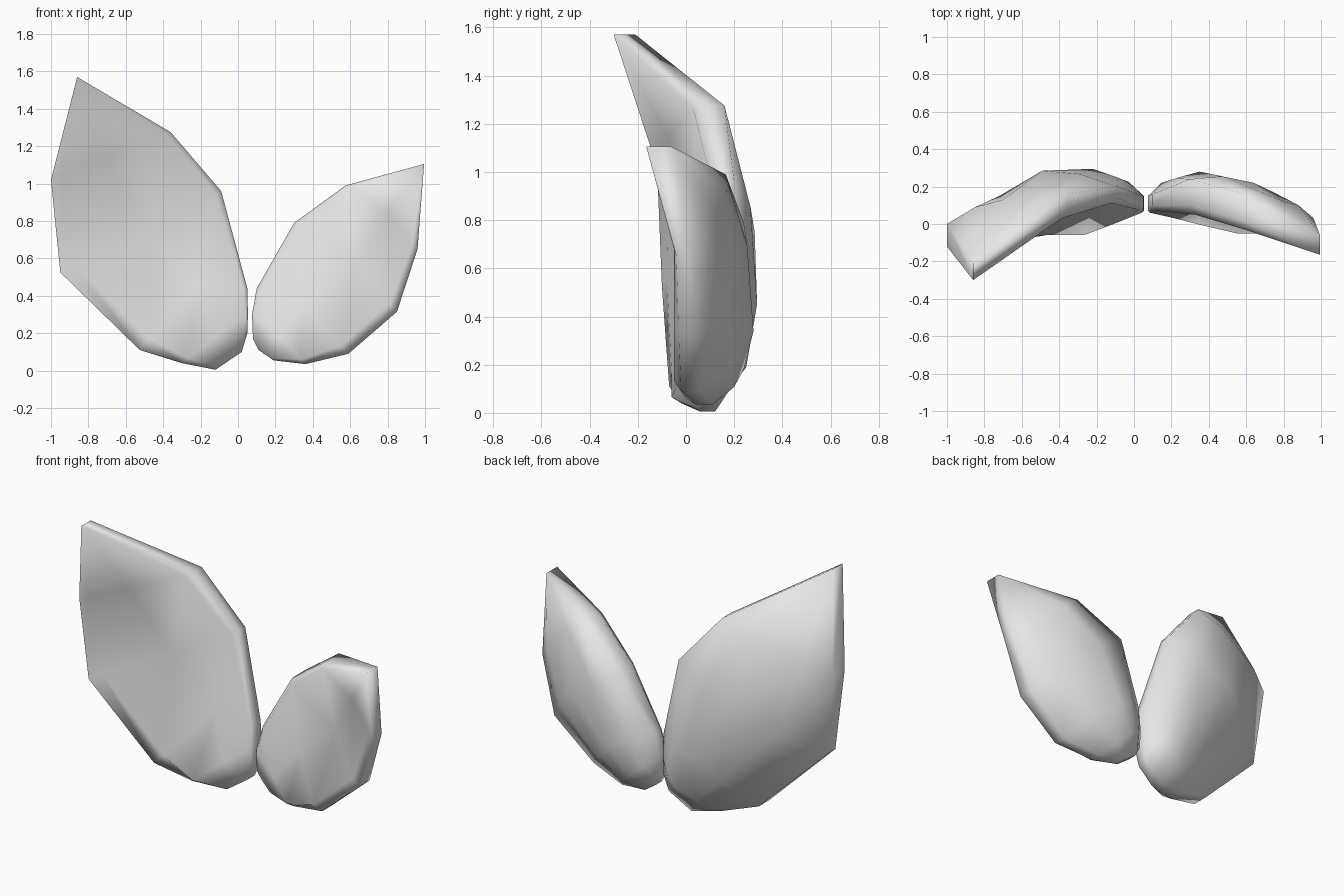
import bpy, bmesh, math
from mathutils import Vector

if "Cube" in bpy.data.objects:
    bpy.data.objects.remove(bpy.data.objects["Cube"])

grey = bpy.data.materials.new("leaf_grey")
grey.diffuse_color = (0.8, 0.8, 0.8, 1.0)
grey.use_nodes = True
grey.node_tree.nodes["Principled BSDF"].inputs["Base Color"].default_value = grey.diffuse_color

# Each row runs outer rim, midrib, inner rim.
# Point: x, z, y of front skin, y of back skin, y of the front swelling beside the rim
LARGE = [
    [(-.12, .005, .06, .12, .05), (.02, .10, .07, .14, .07), (.05, .20, .07, .15, .07)],
    [(-.30, .04, -.02, .09, -.06), (-.11, .19, 0.0, .25, 0), (.053, .30, .07, .15, .06)],
    [(-.525, .11, -.07, .04, -.06), (-.22, .45, .10, .295, 0), (.05, .44, .08, .15, .075)],
    [(-.95, .525, -.10, -.035, -.08), (-.49, .75, .06, .285, 0), (-.09, .96, .14, .20, .11)],
    [(-1.0, 1.02, -.12, 0.0, -.11), (-.70, 1.14, -.07, .13, 0), (-.36, 1.275, .08, .16, .03)],
    [(-.86, 1.57, -.30, -.21, -.30)] * 3,
]
SMALL = [
    [(.19, .055, .07, .13, .06), (.11, .11, .08, .14, .08), (.08, .17, .07, .15, .07)],
    [(.36, .035, .04, .11, 0.0), (.22, .18, .03, .24, 0), (.075, .30, .07, .15, .06)],
    [(.59, .09, -.02, .06, -.05), (.35, .34, .10, .28, 0), (.10, .44, .10, .16, .07)],
    [(.85, .315, -.03, .07, -.05), (.64, .59, .04, .22, 0), (.30, .79, .10, .24, .05)],
    [(.96, .65, -.04, .03, -.05), (.80, .84, -.03, .12, 0), (.575, .99, .02, .165, -.03)],
    [(.995, 1.105, -.165, -.06, -.165)] * 3,
]


def columns(row, front, bulge):
    """Five points across a row; the second and fourth form the swelling."""
    a, m, b = row
    y = 2 if front else 3
    ca, cm, cb = (Vector((p[0], p[y], p[1])) for p in row)
    qa, qb = ca.lerp(cm, .17 if front else .5), cb.lerp(cm, .08 if front else .5)
    if front:
        qa.y, qb.y = a[4], b[4]
    else:
        qa.y += bulge
        qb.y += bulge
    return [ca, qa, cm, qb, cb]


def make_leaf(name, rows):
    bm = bmesh.new()
    last = len(rows) - 1
    skins = []
    for front in (True, False):
        grid = [[bm.verts.new(p) for p in columns(row, front, .025 if 0 < i < last else 0)]
                for i, row in enumerate(rows)]
        skins.append(grid)
        for r0, r1 in zip(grid, grid[1:]):
            for c in range(4):
                bm.faces.new((r0[c], r0[c + 1], r1[c + 1], r1[c]))
    # thin rim joining the two skins
    loops = [g[0] + [r[4] for r in g[1:]] + g[last][3::-1]
             + [r[0] for r in g[last - 1:0:-1]] for g in skins]
    n = len(loops[0])
    for i in range(n):
        j = (i + 1) % n
        bm.faces.new((loops[0][i], loops[0][j], loops[1][j], loops[1][i]))
    # close the tip to a single edge
    bmesh.ops.remove_doubles(bm, verts=bm.verts[:], dist=.0005)
    bmesh.ops.recalc_face_normals(bm, faces=bm.faces[:])
    me = bpy.data.meshes.new(name)
    bm.to_mesh(me)
    bm.free()
    me.materials.append(grey)
    ob = bpy.data.objects.new(name, me)
    bpy.context.collection.objects.link(ob)
    bpy.ops.object.select_all(action='DESELECT')
    ob.select_set(True)
    bpy.context.view_layer.objects.active = ob
    bpy.ops.object.shade_smooth_by_angle(angle=math.radians(100))


make_leaf("large_leaf", LARGE)
make_leaf("small_leaf", SMALL)
